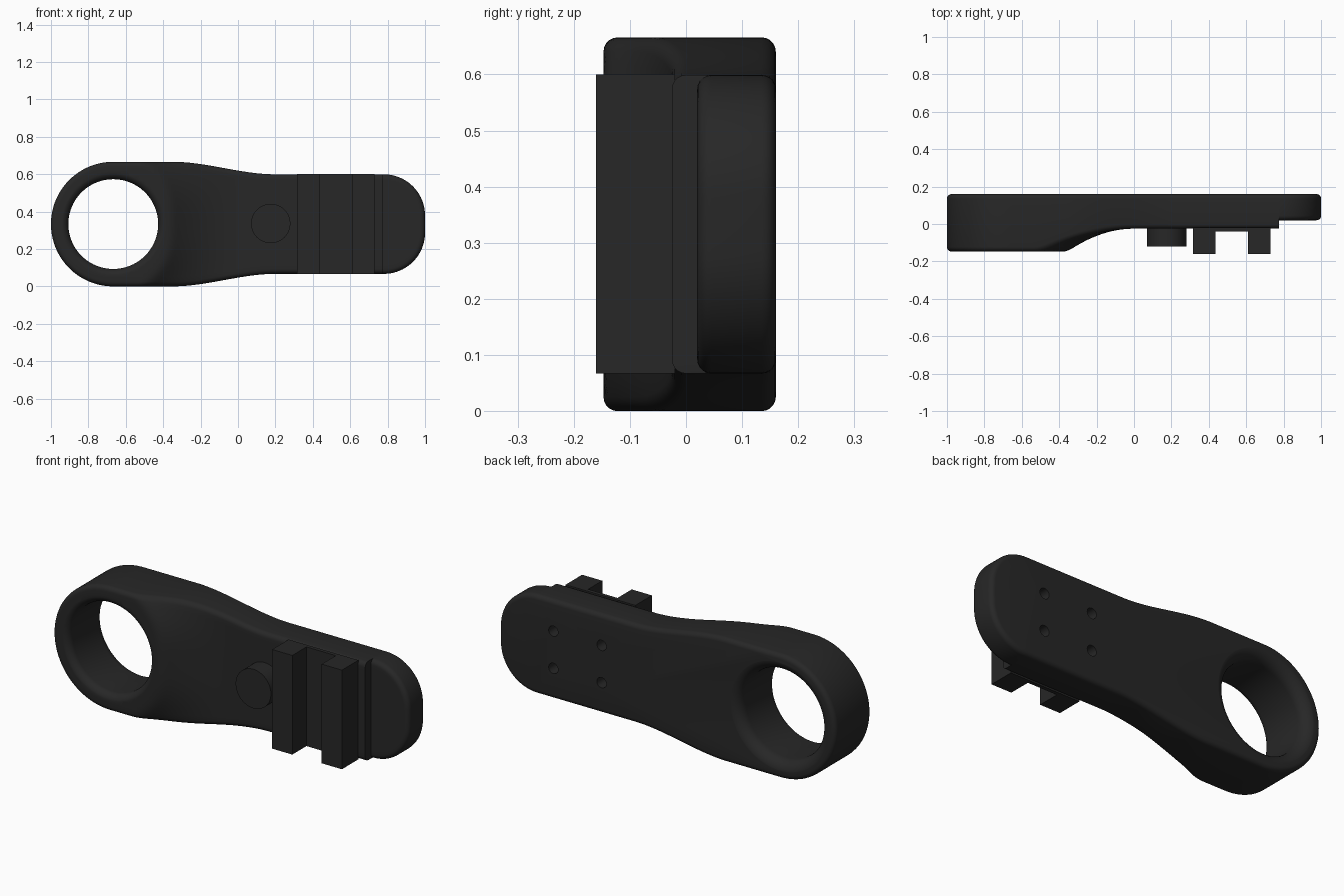
import bpy, bmesh
from math import sin, cos, pi, hypot

if "Cube" in bpy.data.objects:
    bpy.data.objects.remove(bpy.data.objects["Cube"])

ZC, BACK, R = 0.333, 0.16, 0.025     # mid height, rear face, edge rounding
mat = bpy.data.materials.new("dark_plastic")
mat.diffuse_color = (0.02, 0.02, 0.02, 1)
mat.use_nodes = True
mat.node_tree.nodes["Principled BSDF"].inputs["Base Color"].default_value = mat.diffuse_color


def finish(bm, name):
    bmesh.ops.remove_doubles(bm, verts=bm.verts, dist=1e-5)
    bmesh.ops.recalc_face_normals(bm, faces=bm.faces)
    me = bpy.data.meshes.new(name)
    bm.to_mesh(me)
    bm.free()
    ob = bpy.data.objects.new(name, me)
    bpy.context.collection.objects.link(ob)
    me.materials.append(mat)
    return ob


def smooth(ob):
    bpy.ops.object.select_all(action='DESELECT')
    ob.select_set(True)
    bpy.context.view_layer.objects.active = ob
    bpy.ops.object.shade_smooth_by_angle(angle=0.6)


def lathe(bm, cx, cz, profile, n):
    """Closed solid turned around a y axis from (radius, y) pairs."""
    rings = [[bm.verts.new((cx + r * cos(2 * pi * i / n), y, cz + r * sin(2 * pi * i / n)))
              for i in range(n)] for r, y in profile]
    for a, b in zip(rings, rings[1:]):
        for i in range(n):
            bm.faces.new((a[i], a[(i + 1) % n], b[(i + 1) % n], b[i]))
    bm.faces.new(rings[0])
    bm.faces.new(rings[-1])


def front(x, dz):
    """Depth of the front surface: thick ring end, scooped slope, stepped tip."""
    if x > 0.775:
        return 0.02
    if x >= 0:
        return -0.025
    v = (x / (-0.355 - 0.15 * abs(dz / ZC) ** 3)) ** 2
    k = 0.15
    h = max(k - abs(v - 1), 0) / k
    return -0.025 - 0.122 * (min(v, 1) - h * h * k / 4)


# Upper half of the outline: x, height from middle, normal
half = []
for i in range(33):
    a = pi - pi / 2 * i / 32
    half.append((-0.667 + 0.333 * cos(a), 0.333 * sin(a), cos(a), sin(a)))
for i in range(1, 60):
    x = -0.667 + i * 0.015
    t = min(max((x + 0.35) / 0.55, 0), 1)
    half.append((x, 0.333 - 0.067 * t * t * (3 - 2 * t), 0, 1))
half += [(x, 0.266, 0, 1) for x in (0.5, 0.774, 0.776)]
for i in range(21):
    a = pi / 2 * (1 - i / 20)
    half.append((0.78 + 0.22 * cos(a), 0.046 + 0.22 * sin(a), cos(a), sin(a)))
half.append((1.001, 0, 1, 0))
loop = half + [(x, -z, nx, -nz) for x, z, nx, nz in half[-2:0:-1]]

# Arm body: rounded rim rings plus gridded caps
bm = bmesh.new()
angles = [pi / 2 * i / 5 for i in range(6)]


def ring(a, rear):
    out = []
    for x, z, nx, nz in loop:
        d, e = R * (1 - sin(a)), R * (1 - cos(a))
        px, pz = x - nx * d, z - nz * d
        y = BACK - e if rear else front(px, pz) + e
        out.append(bm.verts.new((px, y, ZC + pz)))
    return out


rings = [ring(a, False) for a in angles] + [ring(a, True) for a in angles[::-1]]
for a, b in zip(rings, rings[1:]):
    for i in range(len(loop)):
        j = (i + 1) % len(loop)
        bm.faces.new((a[i], a[j], b[j], b[i]))
bm.faces.new(rings[-1])
M = 24
cols = []
for x, z, nx, nz in half:
    px, pz = x - nx * R, z - nz * R
    ts = [pz * (1 - 2 * j / M) for j in range(M + 1)]
    cols.append([bm.verts.new((px, front(px, t), ZC + t)) for t in ts])
for a, b in zip(cols, cols[1:]):
    for j in range(M):
        bm.faces.new((a[j], a[j + 1], b[j + 1], b[j]))
arm = finish(bm, "arm_body")

# Cutter: large flared eye and four screw holes in the rear
bm = bmesh.new()
arc = [pi / 2 * i / 8 for i in range(9)]
qf, qb = 0.04, 0.06
eye = [(0.24 + qf, -0.25)] + [(0.24 + qf * (1 - sin(a)), -0.148 + qf * (1 - cos(a))) for a in arc]
eye += [(0.24 + qb * (1 - sin(a)), 0.161 - qb * (1 - cos(a))) for a in arc[::-1]] + [(0.24 + qb, 0.25)]
lathe(bm, -0.667, ZC, eye, 96)
for x in (0.39, 0.677):
    for dz in (-0.1, 0.1):
        lathe(bm, x, ZC + dz, [(0.028, 0.04), (0.028, 0.2)], 24)
cutter = finish(bm, "hole_cutter")
cutter.hide_render = True
mod = arm.modifiers.new("holes", 'BOOLEAN')
mod.object = cutter
mod.operation = 'DIFFERENCE'
mod.solver = 'EXACT'
bpy.context.view_layer.objects.active = arm
bpy.ops.object.modifier_apply(modifier="holes")
bpy.data.objects.remove(cutter)
smooth(arm)

# Round peg on the front
bm = bmesh.new()
lathe(bm, 0.175, ZC + 0.003, [(0.105, -0.12), (0.105, 0)], 64)
smooth(finish(bm, "front_peg"))

# Channel bracket with two square rails
bm = bmesh.new()
shape = [(0.315, -0.02), (0.315, -0.16), (0.435, -0.16), (0.435, -0.04),
         (0.61, -0.04), (0.61, -0.16), (0.73, -0.16), (0.73, -0.02)]
face = bm.faces.new([bm.verts.new((x, y, 0.067)) for x, y in shape])
ext = bmesh.ops.extrude_face_region(bm, geom=[face])
bmesh.ops.translate(bm, vec=(0, 0, 0.533),
                    verts=[v for v in ext["geom"] if isinstance(v, bmesh.types.BMVert)])
finish(bm, "channel_bracket")
